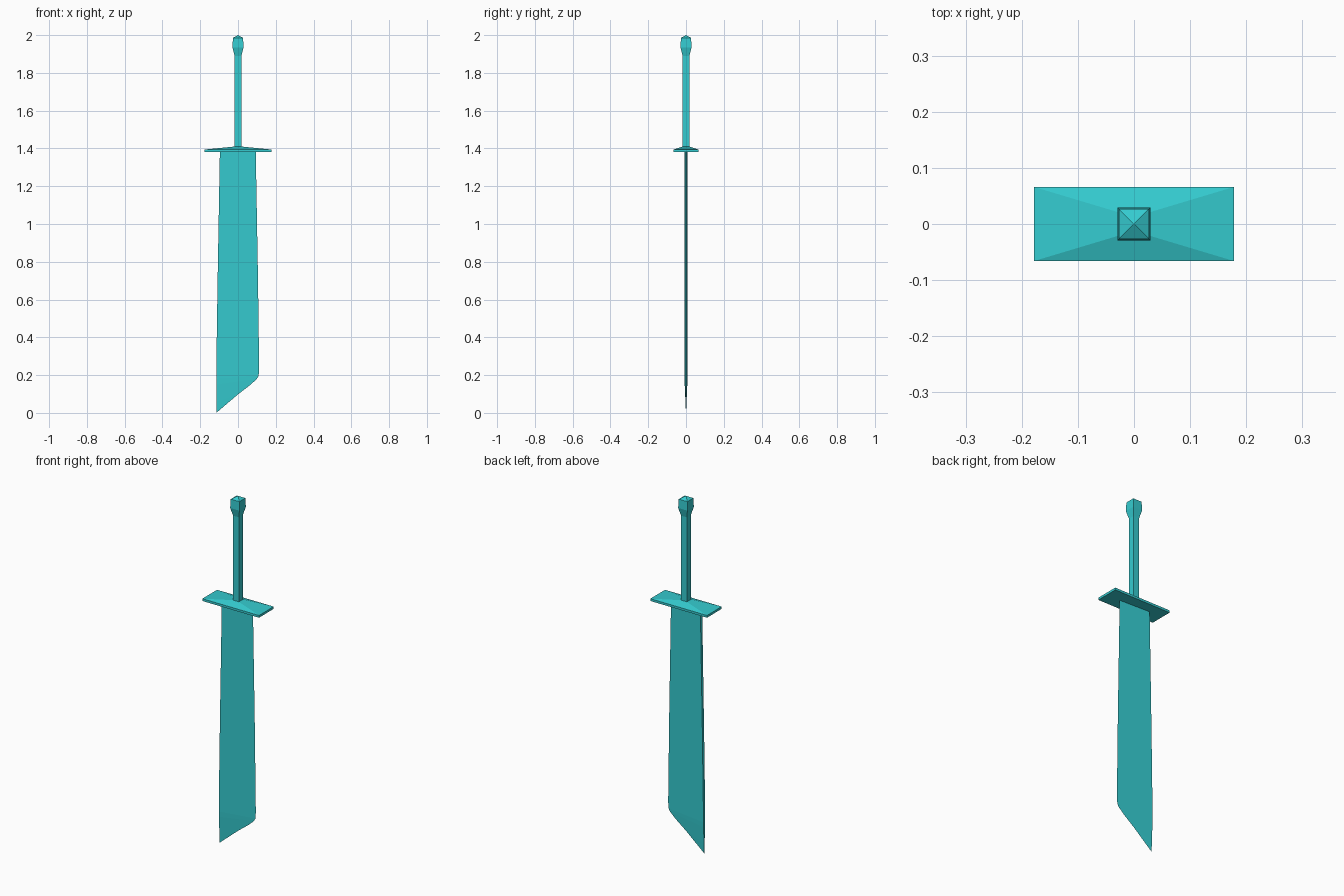
import bpy

if "Cube" in bpy.data.objects:
    bpy.data.objects.remove(bpy.data.objects["Cube"])

mat = bpy.data.materials.new("teal")
mat.diffuse_color = (0.035, 0.60, 0.63, 1)
mat.use_nodes = True
mat.node_tree.nodes["Principled BSDF"].inputs["Base Color"].default_value = mat.diffuse_color


def make(name, verts, faces):
    me = bpy.data.meshes.new(name)
    me.from_pydata(verts, [], faces)
    me.materials.append(mat)
    ob = bpy.data.objects.new(name, me)
    bpy.context.collection.objects.link(ob)
    return ob


def loft(name, rings):
    """Skin a list of equal-length vertex rings and cap both ends."""
    n = len(rings[0])
    verts = [v for r in rings for v in r]
    faces = [(i * n + j, i * n + (j + 1) % n, (i + 1) * n + (j + 1) % n, (i + 1) * n + j)
             for i in range(len(rings) - 1) for j in range(n)]
    faces += [tuple(range(n))[::-1], tuple(range(len(verts) - n, len(verts)))]
    return make(name, verts, faces)


def rect(hx, hy, z):
    return [(-hx, -hy, z), (hx, -hy, z), (hx, hy, z), (-hx, hy, z)]


# crossguard: flat plate with a shallow pitched top
loft("crossguard", [rect(0.178, 0.066, 1.381), rect(0.178, 0.066, 1.394), rect(0.018, 0.018, 1.41)])

# square grip
loft("grip", [rect(0.018, 0.018, 1.405), rect(0.018, 0.018, 1.895)])

# flared pommel with a pyramid cap
loft("pommel", [rect(0.018, 0.018, 1.89), rect(0.029, 0.029, 1.935),
                rect(0.027, 0.027, 1.985), rect(0.0005, 0.0005, 2.0)])

# blade: wedge section, thick spine on the left, sharp edge on the right
# rows: spine x, spine z, edge x, edge z, half thickness of spine
rows = [
    (-0.115, 0.000, -0.114, 0.001, 0.0003),
    (-0.115, 0.060, 0.000, 0.098, 0.003),
    (-0.115, 0.110, 0.065, 0.148, 0.005),
    (-0.115, 0.150, 0.100, 0.180, 0.007),
    (-0.115, 0.180, 0.109, 0.196, 0.008),
    (-0.115, 0.230, 0.112, 0.230, 0.008),
    (-0.108, 0.700, 0.106, 0.700, 0.008),
    (-0.096, 1.385, 0.094, 1.385, 0.008),
]
loft("blade", [[(sx, -t, sz), (ex, 0, ez), (sx, t, sz)] for sx, sz, ex, ez, t in rows])
